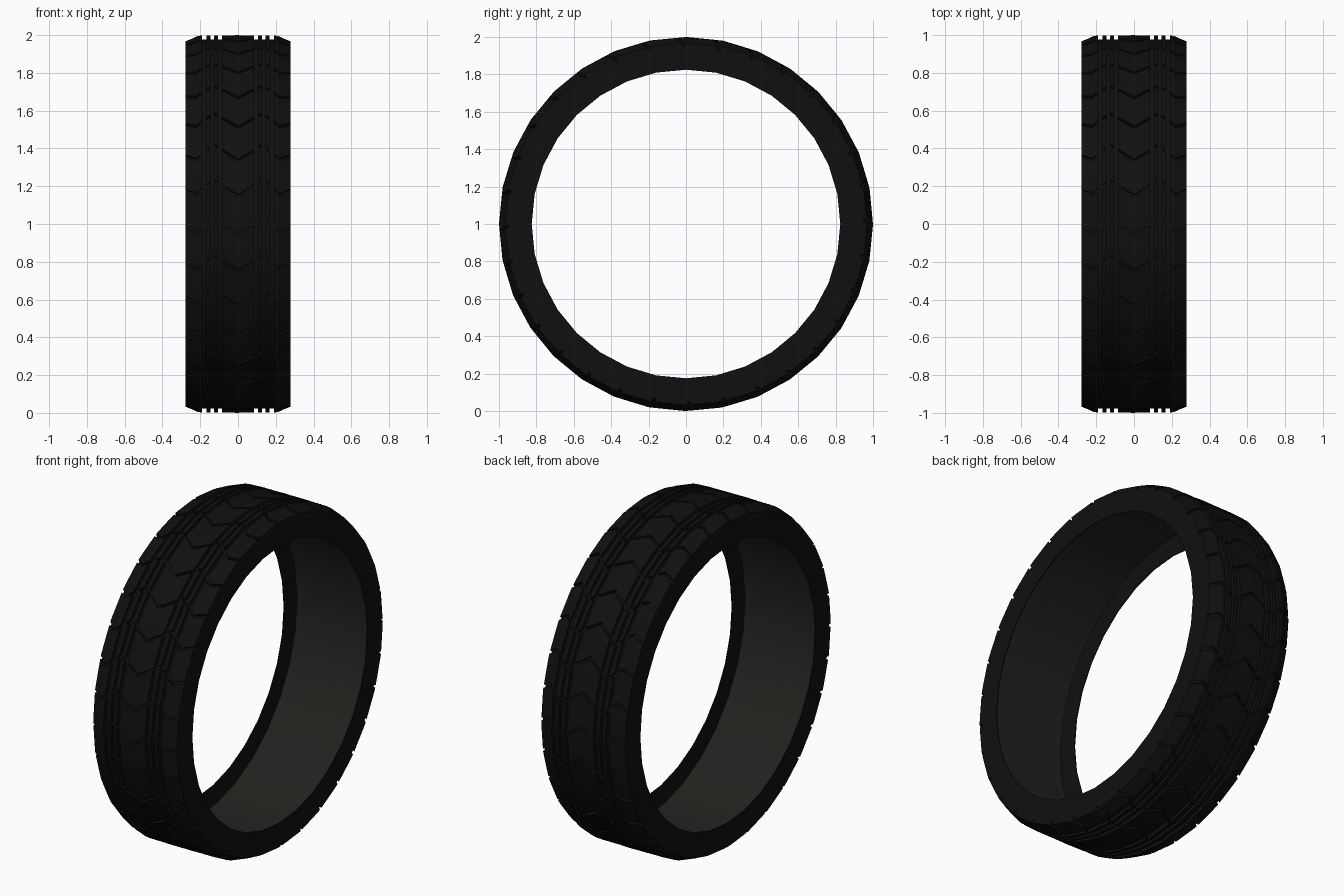
import bpy, bmesh, math

if "Cube" in bpy.data.objects:
    bpy.data.objects.remove(bpy.data.objects["Cube"])

N = 32                                  # facets round the wheel
PITCH = 2 * math.pi / N
W = 0.277                               # half width


def material(name, rgb):
    m = bpy.data.materials.new(name)
    m.diffuse_color = (*rgb, 1)
    m.use_nodes = True
    m.node_tree.nodes["Principled BSDF"].inputs["Base Color"].default_value = m.diffuse_color
    return m


rubber = material("rubber", (0.005, 0.005, 0.005))
liner_mat = material("liner", (0.016, 0.015, 0.013))


def lerp(x, pts):
    """Piecewise linear curve, symmetric in x."""
    x = abs(x)
    for (a, u), (b, v) in zip(pts, pts[1:]):
        if x <= b:
            return u + (v - u) * (x - a) / (b - a)
    return pts[-1][1]


def point(x, r, ang):
    """Point on a 32-sided drum of corner radius r, turning about x."""
    r *= math.cos(PITCH / 2) / math.cos(ang % PITCH - PITCH / 2)
    return (x, -r * math.cos(ang), 1 + r * math.sin(ang))


def finish(bm, name, mat):
    bmesh.ops.recalc_face_normals(bm, faces=bm.faces)
    me = bpy.data.meshes.new(name)
    bm.to_mesh(me)
    bm.free()
    ob = bpy.data.objects.new(name, me)
    bpy.context.collection.objects.link(ob)
    me.materials.append(mat)
    return ob


def smooth(ob):
    bpy.ops.object.select_all(action='DESELECT')
    ob.select_set(True)
    bpy.context.view_layer.objects.active = ob
    bpy.ops.object.shade_smooth_by_angle(angle=math.radians(20))


def top_r(x):
    return lerp(x, [(0, 1.0), (0.21, 0.998), (W, 0.968)])


def floor_r(x):
    return lerp(x, [(0, 0.979), (0.21, 0.977), (W, 0.95)])


# Casing: hollow ring with thin sidewalls, lighter inside
half = [(0.21, floor_r(0.21)), (W, floor_r(W)), (W, 0.825),
        (0.272, 0.825), (0.272, 0.945)]
prof = half + [(-x, r) for x, r in reversed(half)]
bm = bmesh.new()
rings = [[bm.verts.new(point(x, r, i * PITCH)) for x, r in prof] for i in range(N)]
k = len(prof)
for i in range(N):
    a, b = rings[i], rings[(i + 1) % N]
    for j in range(k):
        f = bm.faces.new((a[j], a[(j + 1) % k], b[(j + 1) % k], b[j]))
        f.material_index = 1 if j == 4 else 0
casing = finish(bm, "casing", rubber)
casing.data.materials.append(liner_mat)
smooth(casing)

# Tread: blocks between ring grooves and zigzag cross grooves
ZIGZAG = [(0, 0), (0.13, 5), (0.22, 0.5), (W, 2)]
TIP, GAP, ROWS = math.radians(8.4), math.radians(1.0), 4


def block(bm, cols, i):
    top, low = [], []
    for x in cols:
        start = TIP + i * PITCH + math.radians(lerp(x, ZIGZAG)) + GAP / 2
        angs = [start + (PITCH - GAP) * t / ROWS for t in range(ROWS + 1)]
        top.append([bm.verts.new(point(x, top_r(x), a)) for a in angs])
        low.append([bm.verts.new(point(x, floor_r(x), a)) for a in angs])
    m = len(cols) - 1
    for c in range(m):
        for t in range(ROWS):
            bm.faces.new((top[c][t], top[c + 1][t], top[c + 1][t + 1], top[c][t + 1]))
        for t in (0, ROWS):
            bm.faces.new((top[c][t], top[c + 1][t], low[c + 1][t], low[c][t]))
    for c in (0, m):
        for t in range(ROWS):
            bm.faces.new((top[c][t], top[c][t + 1], low[c][t + 1], low[c][t]))


def rib(name, cols):
    bm = bmesh.new()
    for i in range(N):
        block(bm, cols, i)
    smooth(finish(bm, name, rubber))


rib("centre_tread", [-0.085, 0, 0.085])
for side, s in (("left", -1), ("right", 1)):
    rib(side + "_inner_rib", [s * 0.105, s * 0.127])
    rib(side + "_outer_rib", [s * 0.145, s * 0.168])
    rib(side + "_shoulder_tread", [s * 0.19, s * 0.21, s * 0.22, s * W])
